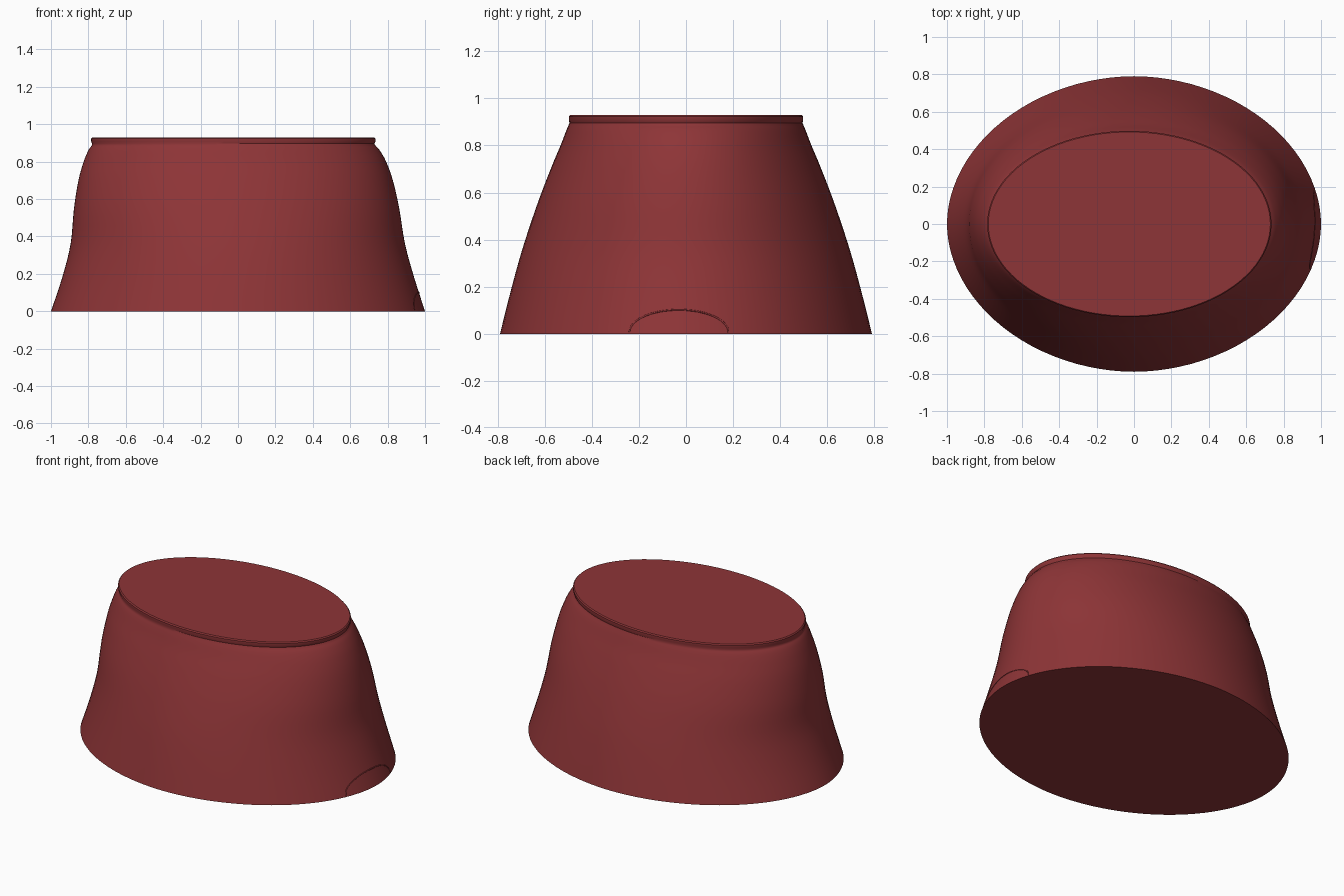
import bpy, bmesh, math

if "Cube" in bpy.data.objects:
    bpy.data.objects.remove(bpy.data.objects["Cube"])

mat = bpy.data.materials.new("dark_red")
mat.diffuse_color = (0.27, 0.035, 0.038, 1)
mat.use_nodes = True
mat.node_tree.nodes["Principled BSDF"].inputs["Base Color"].default_value = mat.diffuse_color
N = 96

# Side profile: z, left x, right x, half depth y, superellipse exponent
WALL = [(0.00, -1.00, 1.00, 0.79, 1.94),
        (0.18, -0.94, 0.942, 0.745, 1.95),
        (0.36, -0.895, 0.893, 0.695, 1.97),
        (0.55, -0.877, 0.862, 0.632, 2.0),
        (0.70, -0.853, 0.828, 0.575, 2.0),
        (0.80, -0.825, 0.792, 0.533, 2.0),
        (0.86, -0.80, 0.758, 0.510, 2.0),
        (0.886, -0.782, 0.735, 0.499, 2.0)]
# Small upright lip with a softened top edge
LIP = [(0.896, -0.78, 0.729, 0.495, 2.0),
       (0.908, -0.785, 0.735, 0.498, 2.0),
       (0.923, -0.785, 0.735, 0.498, 2.0),
       (0.93, -0.779, 0.729, 0.492, 2.0)]


def smooth_sections(rows, steps=4):
    """Catmull-Rom interpolation through the profile rows."""
    out = []
    for i in range(len(rows) - 1):
        a, b = rows[max(i - 1, 0)], rows[i]
        c, d = rows[i + 1], rows[min(i + 2, len(rows) - 1)]
        for s in range(steps):
            t = s / steps
            out.append(tuple(0.5 * (2 * q + (r - p) * t + (2 * p - 5 * q + 4 * r - w) * t * t
                                    + (3 * q - p - 3 * r + w) * t ** 3)
                             for p, q, r, w in zip(a, b, c, d)))
    return out + [rows[-1]]


def ring_point(row, ang):
    z, x0, x1, hy, n = row
    c, s = math.cos(ang), math.sin(ang)
    px = math.copysign(abs(c) ** (2 / n), c)
    py = math.copysign(abs(s) ** (2 / n), s)
    return ((x0 + x1) / 2 + (x1 - x0) / 2 * px, hy * py, z)


def finish(obj):
    obj.data.materials.append(mat)
    bpy.context.view_layer.objects.active = obj
    obj.select_set(True)
    bpy.ops.object.shade_smooth_by_angle(angle=math.radians(35))
    obj.select_set(False)


# Lofted tapered body with closed flat top and bottom
sections = smooth_sections(WALL)
bm = bmesh.new()
rings = [[bm.verts.new(ring_point(row, 2 * math.pi * k / N)) for k in range(N)]
         for row in sections + LIP]
for lo, hi in zip(rings, rings[1:]):
    for k in range(N):
        j = (k + 1) % N
        bm.faces.new((lo[k], lo[j], hi[j], hi[k]))
bm.faces.new(rings[-1])
bm.faces.new(rings[0][::-1])
bmesh.ops.recalc_face_normals(bm, faces=bm.faces)
mesh = bpy.data.meshes.new("tapered_body")
bm.to_mesh(mesh)
bm.free()
body = bpy.data.objects.new("tapered_body", mesh)
bpy.context.collection.objects.link(body)
finish(body)


# Faint arched seam low on the right side, following the wall
def wall_x(y, z):
    t = min(z / 0.18, 1)
    half, hy = 1.0 - 0.058 * t, 0.79 - 0.045 * t
    return half * (1 - (abs(y) / hy) ** 1.94) ** (1 / 1.94)


curve = bpy.data.curves.new("arched_seam", 'CURVE')
curve.dimensions = '3D'
curve.bevel_depth = 0.004
curve.bevel_resolution = 2
spline = curve.splines.new('POLY')
spline.points.add(32)
for i, p in enumerate(spline.points):
    a = math.pi * i / 32
    y, z = -0.03 + 0.21 * math.cos(a), 0.006 + 0.096 * math.sin(a)
    p.co = (wall_x(y, z) - 0.002, y, z, 1)
seam = bpy.data.objects.new("arched_seam", curve)
bpy.context.collection.objects.link(seam)
curve.materials.append(mat)
